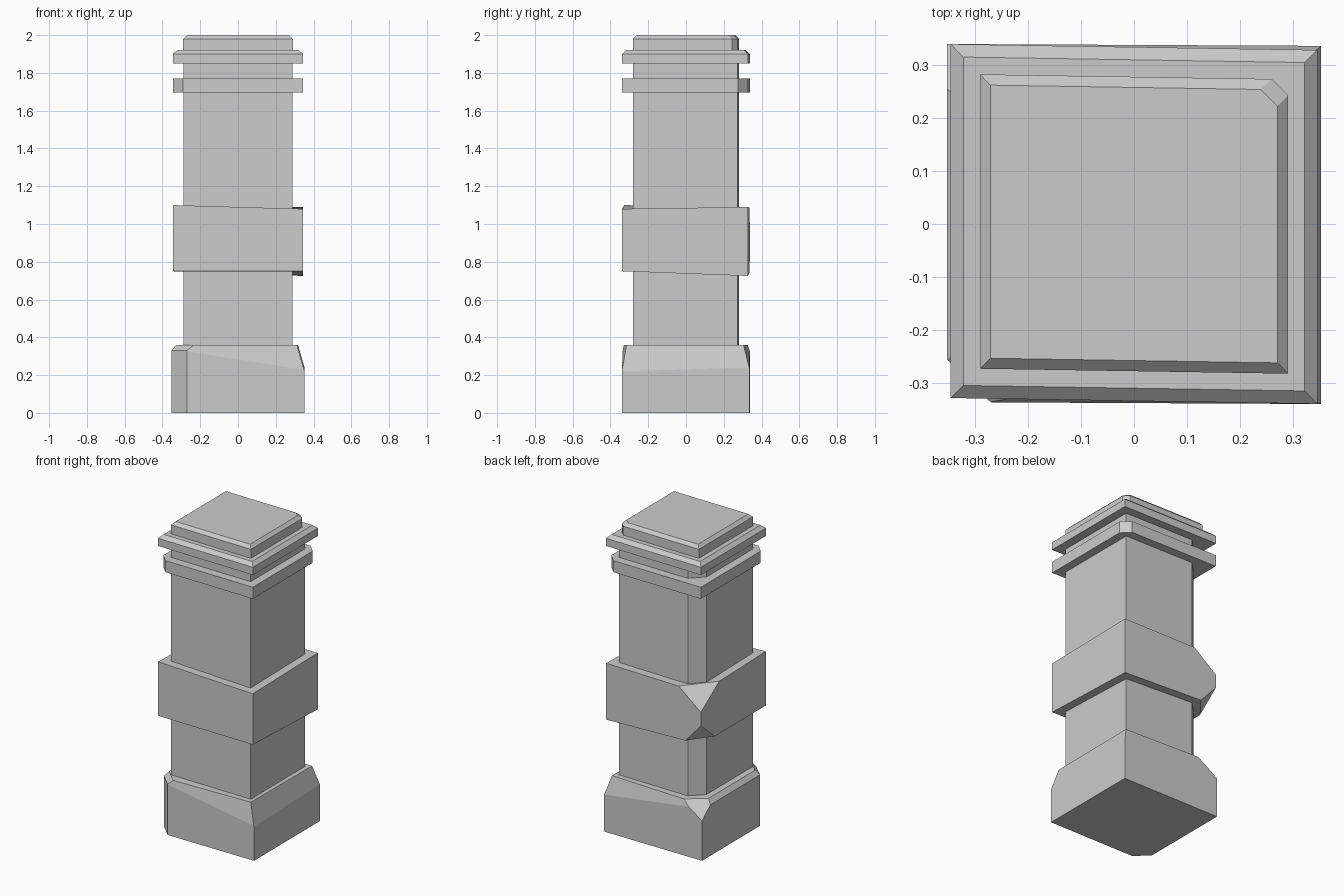
import bpy, bmesh
from mathutils import Vector

cube = bpy.data.objects.get("Cube")
if cube:
    bpy.data.objects.remove(cube, do_unlink=True)

stone = bpy.data.materials.new("grey stone")
stone.use_nodes = True
stone.diffuse_color = (0.6, 0.6, 0.6, 1)
stone.node_tree.nodes["Principled BSDF"].inputs["Base Color"].default_value = (0.6, 0.6, 0.6, 1)

SHEAR = -0.016   # the blocks lean slightly out of square


def slab(name, hx, hy, bottom, top, cuts=(), shear=SHEAR):
    """Box with one height (or four corner heights) per end, trimmed by planes.
    Corners run front-right-side last: (-x,-y), (+x,-y), (+x,+y), (-x,+y)."""
    def heights(z):
        return z if isinstance(z, tuple) else (z,) * 4
    bm = bmesh.new()
    signs = ((-1, -1), (1, -1), (1, 1), (-1, 1))
    rings = [[bm.verts.new((sx * hx, sy * hy + shear * sx * hx, z))
              for (sx, sy), z in zip(signs, heights(level))] for level in (bottom, top)]
    low, high = rings
    bm.faces.new(low[::-1])
    bm.faces.new(high)
    for i in range(4):
        j = (i + 1) % 4
        bm.faces.new((low[i], low[j], high[j], high[i]))
    centre = sum((v.co for v in bm.verts), Vector()) / 8
    # slice off each plane's outer side and close the hole
    for a, b, c in cuts:
        a, b, c = Vector(a), Vector(b), Vector(c)
        normal = (b - a).cross(c - a).normalized()
        if normal.dot(centre - a) > 0:
            normal.negate()
        cut = bmesh.ops.bisect_plane(bm, geom=bm.verts[:] + bm.edges[:] + bm.faces[:],
                                     plane_co=a, plane_no=normal, clear_outer=True)
        rim = [e for e in cut["geom_cut"] if isinstance(e, bmesh.types.BMEdge)]
        bmesh.ops.holes_fill(bm, edges=rim)
    bmesh.ops.recalc_face_normals(bm, faces=bm.faces[:])
    mesh = bpy.data.meshes.new(name)
    bm.to_mesh(mesh)
    bm.free()
    mesh.materials.append(stone)
    obj = bpy.data.objects.new(name, mesh)
    bpy.context.collection.objects.link(obj)
    return obj


def corner(hx, hy, sx, sy, size):
    """Plane for a vertical chamfer on one corner."""
    x, y = sx * hx, sy * hy + SHEAR * sx * hx
    return (x - sx * size, y, 0), (x, y - sy * size, 0), (x, y - sy * size, 1)


def top_bevel(hx, hy, z, drop, inset):
    """Four planes sloping in from z - drop to z."""
    planes = []
    for s in (-1, 1):
        x = s * hx
        planes.append(((x, 0, z - drop), (x, 1, z - drop), (x - s * inset, 0, z)))
        y = s * hy
        planes.append(((0, y, z - drop), (1, y + SHEAR, z - drop), (0, y - s * inset, z)))
    return planes


# Worn base block with uneven sloping shoulders
slab("base", 0.352, 0.337, 0, 0.36, [
    ((-0.27, -0.335, 0), (-0.352, -0.255, 0), (-0.352, -0.255, 1)),
    ((-0.27, -0.335, 0.33), (0.352, -0.34, 0.22), (0.315, -0.315, 0.36)),
    ((0.352, -0.34, 0.22), (0.352, 0.335, 0.24), (0.315, 0, 0.36)),
    ((0.352, 0.335, 0.24), (-0.255, 0.338, 0.325), (0.315, 0.305, 0.36)),
    ((-0.352, 0, 0.33), (-0.352, 1, 0.33), (-0.328, 0, 0.36)),
    ((-0.27, -0.335, 0.33), (-0.352, -0.255, 0.33), (-0.29, -0.275, 0.36)),
    ((-0.255, 0.338, 0.325), (-0.352, 0.26, 0.325), (-0.352, 0.338, 0.26)),
], shear=-0.005)

# Shaft, chipped along one back corner
slab("shaft", 0.288, 0.277, 0.35, 1.86, [corner(0.288, 0.277, -1, 1, 0.08)])

# Middle band with a corner broken away above and below
slab("middle_band", 0.343, 0.333, (0.75, 0.75, 0.725, 0.75), (1.10, 1.08, 1.09, 1.085), [
    ((-0.185, 0.336, 1.085), (-0.343, 0.155, 1.085), (-0.343, 0.338, 0.96)),
    ((-0.235, 0.336, 0.75), (-0.343, 0.195, 0.75), (-0.343, 0.338, 0.87)),
])

# Collar with two opposite corners chamfered
slab("collar", 0.343, 0.333, 1.695, 1.77,
     [corner(0.343, 0.333, s, s, 0.052) for s in (-1, 1)])

# Projecting lip and cap, both bevelled on top
slab("lip", 0.345, 0.333, 1.85, 1.922, top_bevel(0.345, 0.333, 1.922, 0.022, 0.024))
slab("cap", 0.29, 0.277, 1.91, 2.0,
     [corner(0.29, 0.277, 1, 1, 0.03)] + top_bevel(0.29, 0.277, 2.0, 0.02, 0.02)
     + [((0.26, 0.272, 1.98), (0.29, 0.242, 1.98), (0.249, 0.243, 2.0))])
